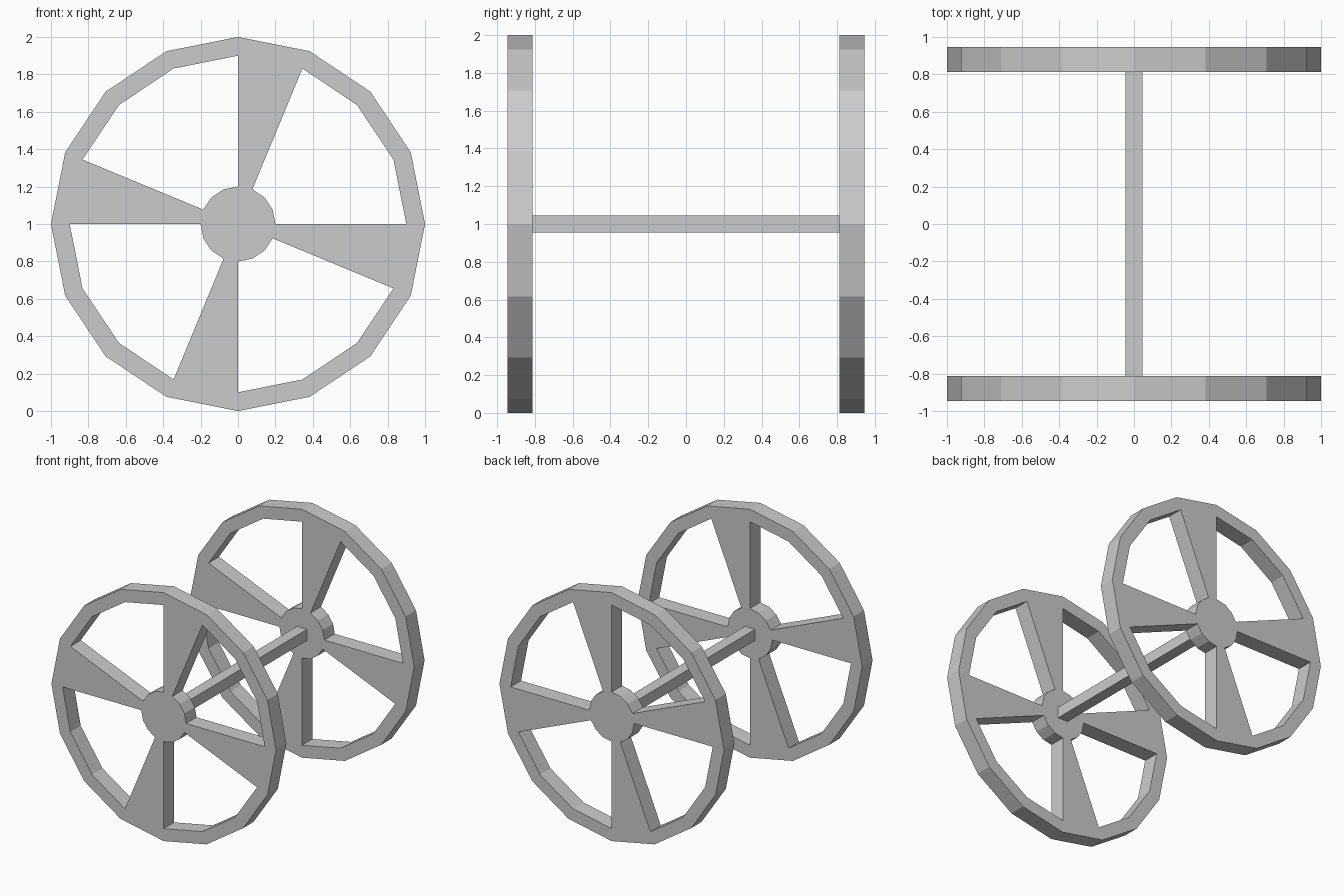
import bpy, bmesh
from math import cos, sin, tau
from mathutils import Vector

if "Cube" in bpy.data.objects:
    bpy.data.objects.remove(bpy.data.objects["Cube"])

SIDES = 16
AXLE_Z = 1.0
Y_OUT, Y_IN = 0.945, 0.813


def finish(bm, name):
    bmesh.ops.recalc_face_normals(bm, faces=bm.faces)
    mesh = bpy.data.meshes.new(name)
    bm.to_mesh(mesh)
    bm.free()
    obj = bpy.data.objects.new(name, mesh)
    bpy.context.collection.objects.link(obj)
    return obj


def make_wheel(name, y0, y1):
    bm = bmesh.new()

    def ring(r):
        return [bm.verts.new((r * cos(tau * i / SIDES), y0,
                              AXLE_Z + r * sin(tau * i / SIDES))) for i in range(SIDES)]

    hub, inner, outer = ring(0.2), ring(0.9), ring(1.0)
    # hub disc
    bm.faces.new(hub)
    for i in range(SIDES):
        j = (i + 1) % SIDES
        # rim segment
        bm.faces.new((inner[i], outer[i], outer[j], inner[j]))
        # wedge spoke fills every fourth sector
        if i % 4 == 3:
            bm.faces.new((hub[i], inner[i], inner[j], hub[j]))
    # thickness
    result = bmesh.ops.extrude_face_region(bm, geom=bm.faces[:], use_keep_orig=True)
    moved = [g for g in result["geom"] if isinstance(g, bmesh.types.BMVert)]
    bmesh.ops.translate(bm, verts=moved, vec=Vector((0, y1 - y0, 0)))
    return finish(bm, name)


make_wheel("front_wheel", -Y_OUT, -Y_IN)
make_wheel("back_wheel", Y_IN, Y_OUT)

# square axle between the hubs
bm = bmesh.new()
bmesh.ops.create_cube(bm, size=1.0)
bmesh.ops.scale(bm, verts=bm.verts, vec=(0.09, 2 * Y_IN, 0.09))
bmesh.ops.translate(bm, verts=bm.verts, vec=(0, 0, AXLE_Z))
finish(bm, "axle")
